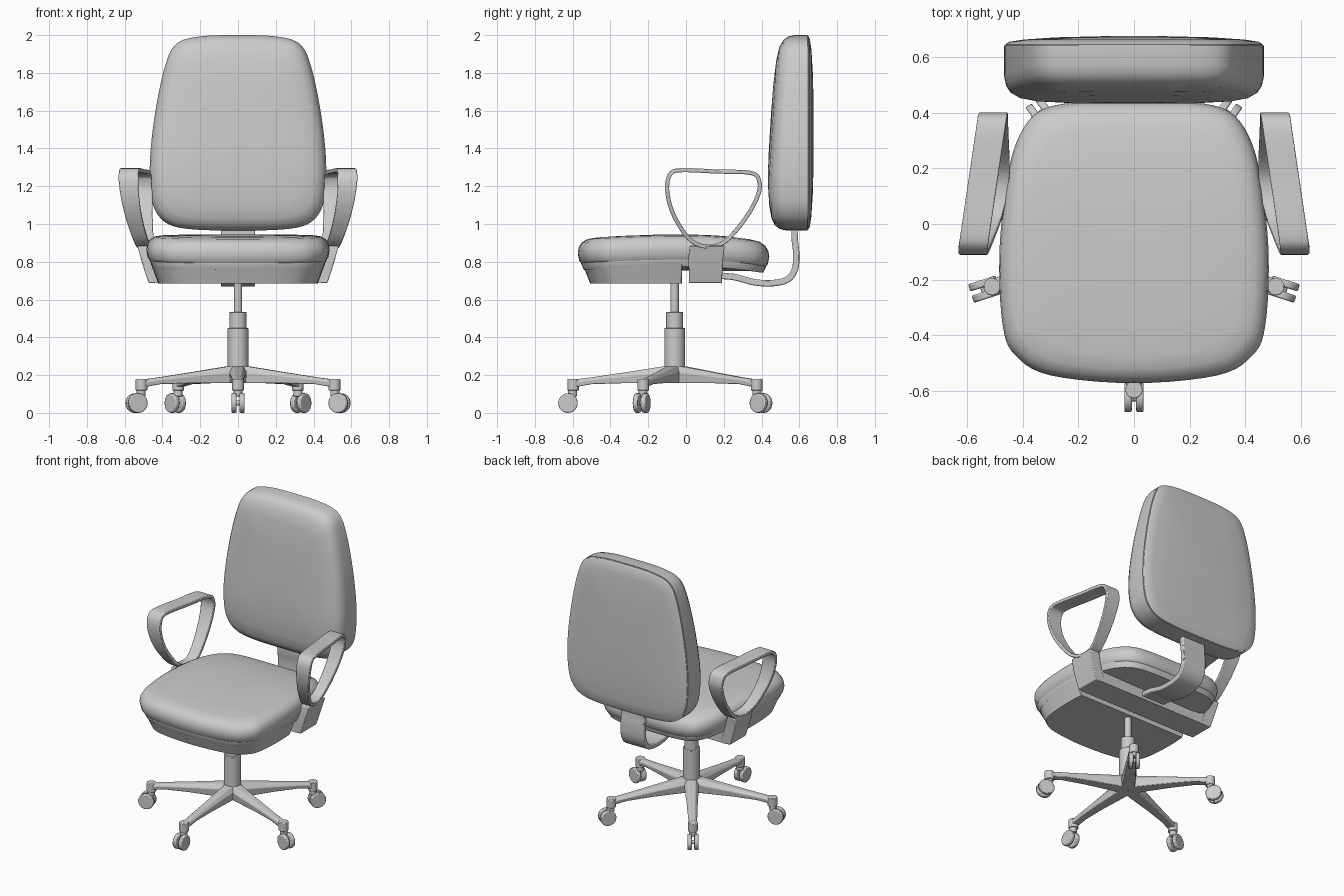
import bpy, bmesh, math
from mathutils import Vector, Matrix

if "Cube" in bpy.data.objects:
    bpy.data.objects.remove(bpy.data.objects["Cube"])

CY = -0.06  # y of the swivel column


def loft(name, rings, closed=False, bevel=0.0, angle=35, mirror=False):
    """Skin a list of equal-length rings; cap the ends unless closed."""
    bm = bmesh.new()
    vr = [[bm.verts.new(p) for p in r] for r in rings]
    n = len(rings[0])
    for k in range(len(vr) if closed else len(vr) - 1):
        a, b = vr[k], vr[(k + 1) % len(vr)]
        for i in range(n):
            j = (i + 1) % n
            bm.faces.new((a[i], a[j], b[j], b[i]))
    if not closed:
        bm.faces.new(vr[0])
        bm.faces.new(vr[-1])
    bmesh.ops.recalc_face_normals(bm, faces=bm.faces[:])
    me = bpy.data.meshes.new(name)
    bm.to_mesh(me)
    bm.free()
    ob = bpy.data.objects.new(name, me)
    bpy.context.collection.objects.link(ob)
    bpy.ops.object.select_all(action='DESELECT')
    ob.select_set(True)
    bpy.context.view_layer.objects.active = ob
    bpy.ops.object.shade_smooth_by_angle(angle=math.radians(angle))
    if bevel:
        m = ob.modifiers.new("bevel", 'BEVEL')
        m.width, m.segments, m.limit_method = bevel, 2, 'ANGLE'
    if mirror:
        ob.modifiers.new("mirror", 'MIRROR')
    return ob


def spline(pts, closed=True, steps=5):
    """Catmull-Rom curve through 2D points."""
    P = [Vector(p) for p in pts]
    n, out = len(P), []
    for i in range(n if closed else n - 1):
        g = (lambda k: P[k % n]) if closed else (lambda k: P[min(max(k, 0), n - 1)])
        a, b, c, d = g(i - 1), g(i), g(i + 1), g(i + 2)
        for s in range(steps):
            t = s / steps
            out.append(0.5 * (2 * b + (c - a) * t + (2 * a - 5 * b + 4 * c - d) * t * t
                              + (3 * b - a - 3 * c + d) * t ** 3))
    if not closed:
        out.append(P[-1])
    return out


def symmetric(half):
    """Mirror a half outline (first and last points on the axis) and smooth it."""
    return spline(half + [(-x, y) for x, y in half[-2:0:-1]])


def ribbon(name, path, thick, span, closed, **kw):
    """Flat strip along a (y, z) path; span(y, z) gives its x limits."""
    rings, n = [], len(path)
    for i, p in enumerate(path):
        a = path[i - 1] if closed or i else p
        b = path[(i + 1) % n] if closed or i < n - 1 else p
        t = (b - a).normalized()
        nrm = Vector((-t.y, t.x)) * thick / 2
        x0, x1 = span(p.x, p.y)
        q, r = p + nrm, p - nrm
        rings.append([(x0, *q), (x1, *q), (x1, *r), (x0, *r)])
    return loft(name, rings, closed, **kw)


def cylinder(name, r, z0, z1, matrix=None, bevel=0.004, n=28):
    m = matrix or Matrix.Translation((0, CY, 0))
    rings = [[m @ Vector((r * math.cos(2 * math.pi * i / n), r * math.sin(2 * math.pi * i / n), z))
              for i in range(n)] for z in (z0, z1)]
    return loft(name, rings, bevel=bevel)


# Seat cushion and under-seat pan share one outline
seat = symmetric([(0, 0.44), (0.22, 0.437), (0.35, 0.40), (0.425, 0.29), (0.463, 0.12), (0.485, -0.12),
                  (0.472, -0.37), (0.425, -0.475), (0.30, -0.545), (0, -0.573)])


def seat_rings(levels, ymax=9.0):
    rings = []
    for s, z in levels:
        ring = []
        for p in seat:
            x, y = p.x * s, -0.07 + (p.y + 0.07) * s
            drop = 0.2 * y * y if y > 0 else 0.06 * y * y
            ring.append((x, min(y, ymax), z - (drop if ymax > 1 else 0)))
        rings.append(ring)
    return rings


loft("seat_cushion", seat_rings([(0.955, 0.805), (0.985, 0.825), (1, 0.865), (0.99, 0.895), (0.96, 0.92),
                                 (0.90, 0.936), (0.80, 0.942), (0.55, 0.944), (0.2, 0.945)]), angle=50)
loft("seat_pan_upper", seat_rings([(0.965, 0.825), (0.965, 0.808), (0.935, 0.775)]))
loft("seat_pan_lower", seat_rings([(0.955, 0.795), (0.87, 0.685)], -0.02))

# Backrest cushion and rear shell
back = symmetric([(0, 2.0), (0.20, 1.993), (0.325, 1.955), (0.385, 1.84), (0.437, 1.6), (0.465, 1.36),
                  (0.463, 1.18), (0.435, 1.065), (0.36, 0.995), (0.22, 0.97), (0, 0.966)])


def back_rings(levels, lean):
    rings = []
    for s, y in levels:
        ring = []
        for p in back:
            z = 1.48 + (p.y - 1.48) * s
            ring.append((p.x * s, y + lean * max(0, z - 1.25), z))
        rings.append(ring)
    return rings


front = back_rings([(1, 0.53), (0.985, 0.497), (0.95, 0.472), (0.88, 0.453), (0.75, 0.441),
                    (0.5, 0.433), (0.2, 0.43)], 0.06)
loft("backrest_cushion", back_rings([(1, 0.643)], 0) + front, angle=50)
loft("backrest_shell", back_rings([(0.99, 0.635), (0.99, 0.647), (0.96, 0.656), (0.85, 0.664),
                                   (0.6, 0.672), (0.25, 0.676)], 0), angle=40)

# Curved strut carrying the backrest
strut = spline([(0.12, 0.728), (0.25, 0.72), (0.36, 0.692), (0.46, 0.687), (0.54, 0.708), (0.578, 0.765),
                (0.583, 0.85), (0.575, 0.93), (0.575, 1.05)], closed=False)
ribbon("back_strut", strut, 0.034, lambda y, z: (-0.09, 0.09), False, bevel=0.006)

# Armrests: looped strip, bracket and cross bar


def arm_span(y, z):
    c = 0.583 - (y + 0.11) * 0.147 - 0.115 * (max(0, 1.29 - z) / 0.6) ** 1.8
    w = 0.075 + 0.03 * min(1, max(0, (z - 0.9) / 0.33))
    return c - w / 2, c + w / 2


loop = spline([(0.12, 0.88), (0.21, 0.91), (0.315, 1.03), (0.38, 1.15), (0.388, 1.225), (0.345, 1.27),
               (0.16, 1.278), (-0.02, 1.285), (-0.08, 1.268), (-0.1, 1.2), (-0.085, 1.1),
               (-0.04, 1.0), (0.03, 0.91)])
ribbon("armrest_loop", loop, 0.022, arm_span, True, bevel=0.004, mirror=True)
rings = []
for y0, y1, z in ((0.015, 0.19, 0.688), (0.015, 0.193, 0.75), (0.012, 0.197, 0.82), (0.02, 0.205, 0.885)):
    a, b = arm_span(0.1, z)
    rings.append([(a, y0, z), (b, y0, z), (b, y1, z), (a, y1, z)])
loft("armrest_bracket", rings, bevel=0.005, mirror=True)
loft("arm_cross_bar", [[(x, 0.015, 0.688), (x, 0.19, 0.688), (x, 0.19, 0.77), (x, 0.015, 0.77)]
                       for x in (-0.44, 0.44)])

# Swivel column
cylinder("column_rod", 0.022, 0.50, 0.70)
cylinder("column_collar", 0.045, 0.42, 0.535)
cylinder("column_sleeve", 0.055, 0.16, 0.45)

# Five-arm base with twin-wheel casters
for k in range(5):
    M = Matrix.Translation((0, CY, 0)) @ Matrix.Rotation(math.radians(72 * k - 90), 4, 'Z')
    rings = []
    for r, w, z0, z1 in ((0, 0.048, 0.157, 0.252), (0.06, 0.047, 0.157, 0.246), (0.28, 0.036, 0.157, 0.212),
                         (0.44, 0.03, 0.152, 0.188), (0.535, 0.027, 0.135, 0.176)):
        zm = z0 + (z1 - z0) * 0.65
        rings.append([M @ Vector((r, y, z)) for y, z in
                      ((-w * 0.85, z0), (w * 0.85, z0), (w, zm), (w * 0.55, z1), (-w * 0.55, z1), (-w, zm))])
    loft("base_arm", rings, bevel=0.004)
    cylinder("caster_socket", 0.031, 0.118, 0.179, M @ Matrix.Translation((0.537, 0, 0)))
    cylinder("caster_neck", 0.024, 0.088, 0.125, M @ Matrix.Translation((0.54, 0, 0)))
    W = M @ Matrix.Translation((0.565, 0, 0.052)) @ Matrix.Rotation(math.pi / 2, 4, 'X')
    cylinder("caster_axle", 0.014, -0.03, 0.03, W, 0)
    for s in (-1, 1):
        cylinder("caster_wheel", 0.052, s * 0.008, s * 0.035, W, 0.006)
